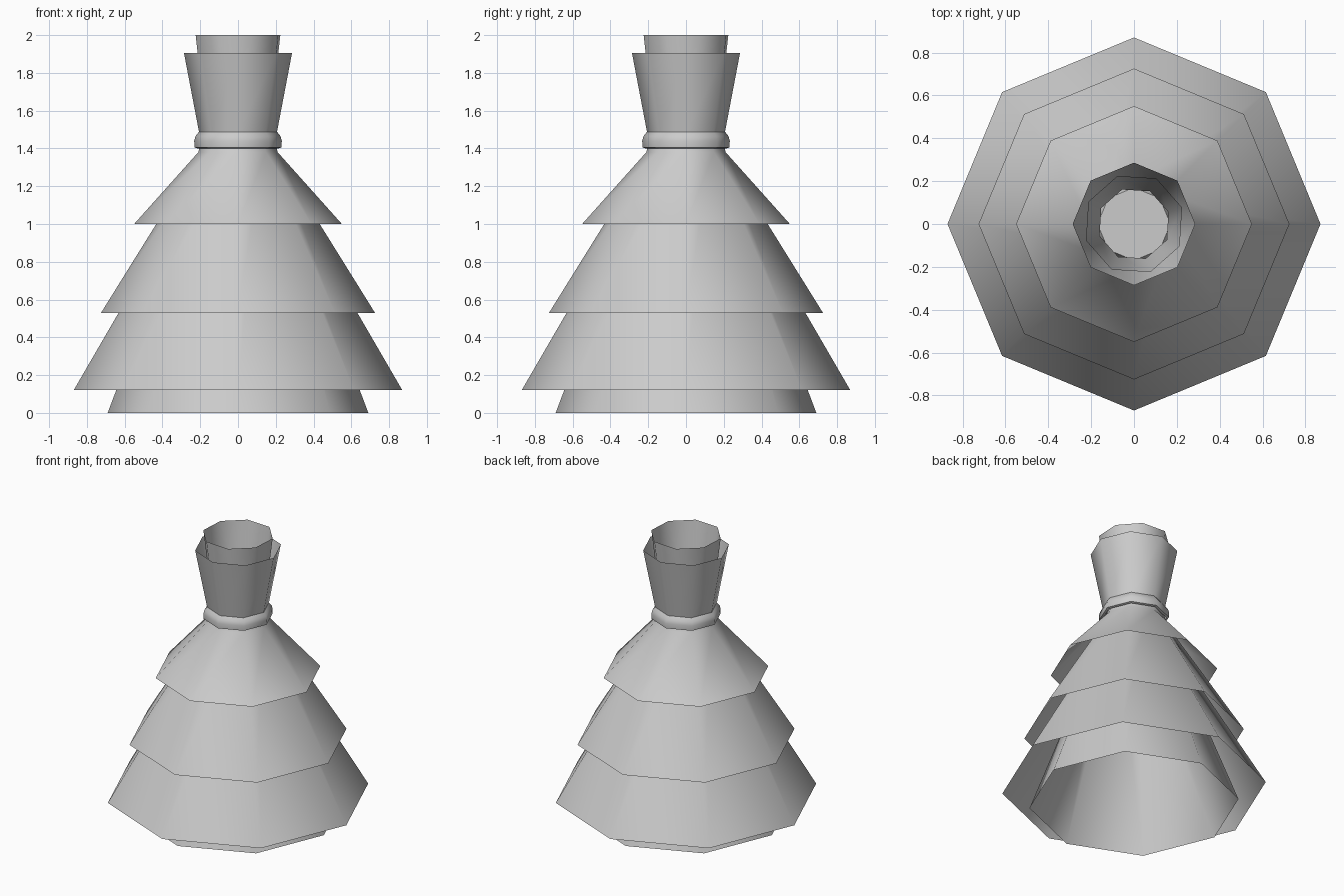
import bpy
import bmesh
from math import sin, cos, radians, tau

if "Cube" in bpy.data.objects:
    bpy.data.objects.remove(bpy.data.objects["Cube"])

SIDES = 8

grey = bpy.data.materials.new("plain_grey")
grey.use_nodes = True
COLOUR = (0.6, 0.6, 0.6, 1)
grey.diffuse_color = COLOUR
grey.node_tree.nodes["Principled BSDF"].inputs["Base Color"].default_value = COLOUR


def lathe(name, profile, turn=0, cap_top=False):
    """Eight-sided open shell through (radius, height) pairs, bottom to top."""
    bm = bmesh.new()
    rings = []
    for r, z in profile:
        angles = [radians(turn) + tau * i / SIDES for i in range(SIDES)]
        rings.append([bm.verts.new((r * cos(a), r * sin(a), z)) for a in angles])
    for low, high in zip(rings, rings[1:]):
        for i in range(SIDES):
            j = (i + 1) % SIDES
            bm.faces.new((low[i], low[j], high[j], high[i]))
    if cap_top:
        bm.faces.new(rings[-1])
    mesh = bpy.data.meshes.new(name)
    bm.to_mesh(mesh)
    bm.free()
    mesh.materials.append(grey)
    obj = bpy.data.objects.new(name, mesh)
    bpy.context.collection.objects.link(obj)
    bpy.ops.object.select_all(action="DESELECT")
    obj.select_set(True)
    bpy.context.view_layer.objects.active = obj
    bpy.ops.object.shade_smooth_by_angle(angle=radians(60))
    return obj


# Petticoat, closed at the waist
lathe("petticoat", [(0.69, 0), (0.17, 1.38)], cap_top=True)

# Three overlapping skirt tiers
lathe("lower_skirt", [(0.87, 0.12), (0.15, 1.36)])
lathe("middle_skirt", [(0.725, 0.53), (0.19, 1.39)])
lathe("upper_skirt", [(0.55, 1.0), (0.21, 1.38), (0.20, 1.42)])

# Rounded belt
lathe("belt", [(0.215, 1.40), (0.23, 1.405), (0.232, 1.44), (0.225, 1.465), (0.205, 1.49)])

# Flared bodice over a slightly turned lining
lathe("bodice", [(0.205, 1.48), (0.286, 1.905)])
lathe("bodice_lining", [(0.17, 1.43), (0.237, 2.0)], turn=19)
